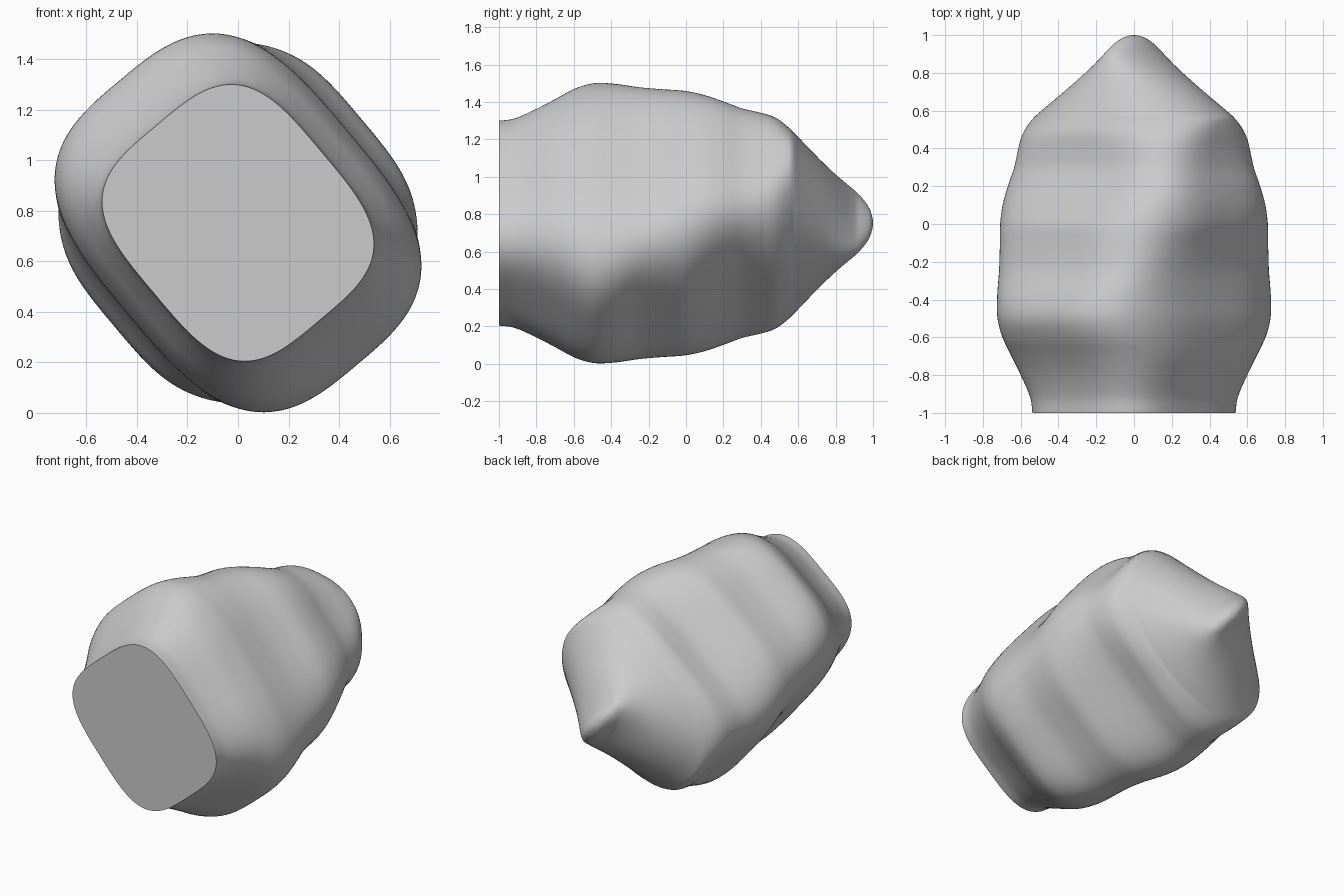
import bpy, bmesh
from math import cos, sin, pi, radians
from mathutils import Vector

cube = bpy.data.objects.get("Cube")
if cube:
    bpy.data.objects.remove(cube, do_unlink=True)

# One flat grey
grey = bpy.data.materials.new("plain grey")
grey.use_nodes = True
colour = (0.6, 0.6, 0.6, 1)
grey.diffuse_color = colour
grey.node_tree.nodes["Principled BSDF"].inputs["Base Color"].default_value = colour

# Stations: y, half size across the tilt, half size along the tilt, squareness
# Ribs are rounder, the grooves between them squarer, the wedge end oval
STATIONS = [Vector(s) for s in (
    (-1, .503, .434, 3.5), (-.92, .512, .444, 3.5), (-.8, .56, .485, 3.5),
    (-.7, .62, .525, 3.3), (-.6, .69, .55, 3.2), (-.5, .732, .565, 3.1),
    (-.4, .718, .565, 3.3), (-.25, .655, .57, 3.8), (-.12, .63, .595, 3.6),
    (0, .613, .632, 3.2), (.1, .56, .638, 3.4), (.2, .5, .625, 3.7),
    (.3, .455, .603, 3.8), (.4, .442, .598, 3.4), (.48, .435, .602, 2.8),
    (.55, .405, .6, 2.2), (.575, .385, .585, 2.1), (.6, .372, .548, 2.1),
    (.75, .29, .33, 2), (.9, .213, .105, 2), (.955, .145, .062, 2),
    (.985, .085, .037, 2), (.998, .03, .013, 2))]
TILT = radians(40)
ACROSS = Vector((-sin(TILT), 0, cos(TILT)))
ALONG = Vector((cos(TILT), 0, sin(TILT)))
CENTRE_Z = .752
SIDES, STEPS = 96, 4


def slope(i):
    """Rate of change of the section at a station."""
    a, b = STATIONS[max(i - 1, 0)], STATIONS[min(i + 1, len(STATIONS) - 1)]
    return (b - a) / (b.x - a.x)


def smooth_stations():
    """Fill in stations with a smooth curve through the given ones."""
    for i in range(len(STATIONS) - 1):
        p, q = STATIONS[i], STATIONS[i + 1]
        d = q.x - p.x
        for k in range(STEPS):
            t = k / STEPS
            u = 1 - t
            yield (p * (1 + 2 * t) * u * u + slope(i) * d * t * u * u
                   + q * t * t * (3 - 2 * t) - slope(i + 1) * d * t * t * u)
    yield STATIONS[-1]


def rounded(v, squareness):
    return abs(v) ** (2 / squareness) * (1 if v > 0 else -1)


# Body: rounded rectangles lofted from the flat front to the wedge tip
bm = bmesh.new()
rings = []
for y, across, along, square in smooth_stations():
    ring = []
    for k in range(SIDES):
        ang = 2 * pi * (k + .5) / SIDES
        co = (ACROSS * across * rounded(sin(ang), square)
              + ALONG * along * rounded(cos(ang), square))
        ring.append(bm.verts.new(co + Vector((0, y, CENTRE_Z))))
    rings.append(ring)
for r, s in zip(rings, rings[1:]):
    for k in range(SIDES):
        n = (k + 1) % SIDES
        bm.faces.new((r[k], r[n], s[n], s[k]))

# Flat front and closed tip
bm.faces.new(rings[0])
tip = bm.verts.new((0, 1, CENTRE_Z))
for k in range(SIDES):
    bm.faces.new((rings[-1][k], rings[-1][(k + 1) % SIDES], tip))
bmesh.ops.recalc_face_normals(bm, faces=bm.faces)

mesh = bpy.data.meshes.new("ribbed_body")
bm.to_mesh(mesh)
bm.free()
mesh.materials.append(grey)
body = bpy.data.objects.new("ribbed_body", mesh)
bpy.context.collection.objects.link(body)
bpy.context.view_layer.objects.active = body
body.select_set(True)
bpy.ops.object.shade_smooth_by_angle(angle=radians(40))
